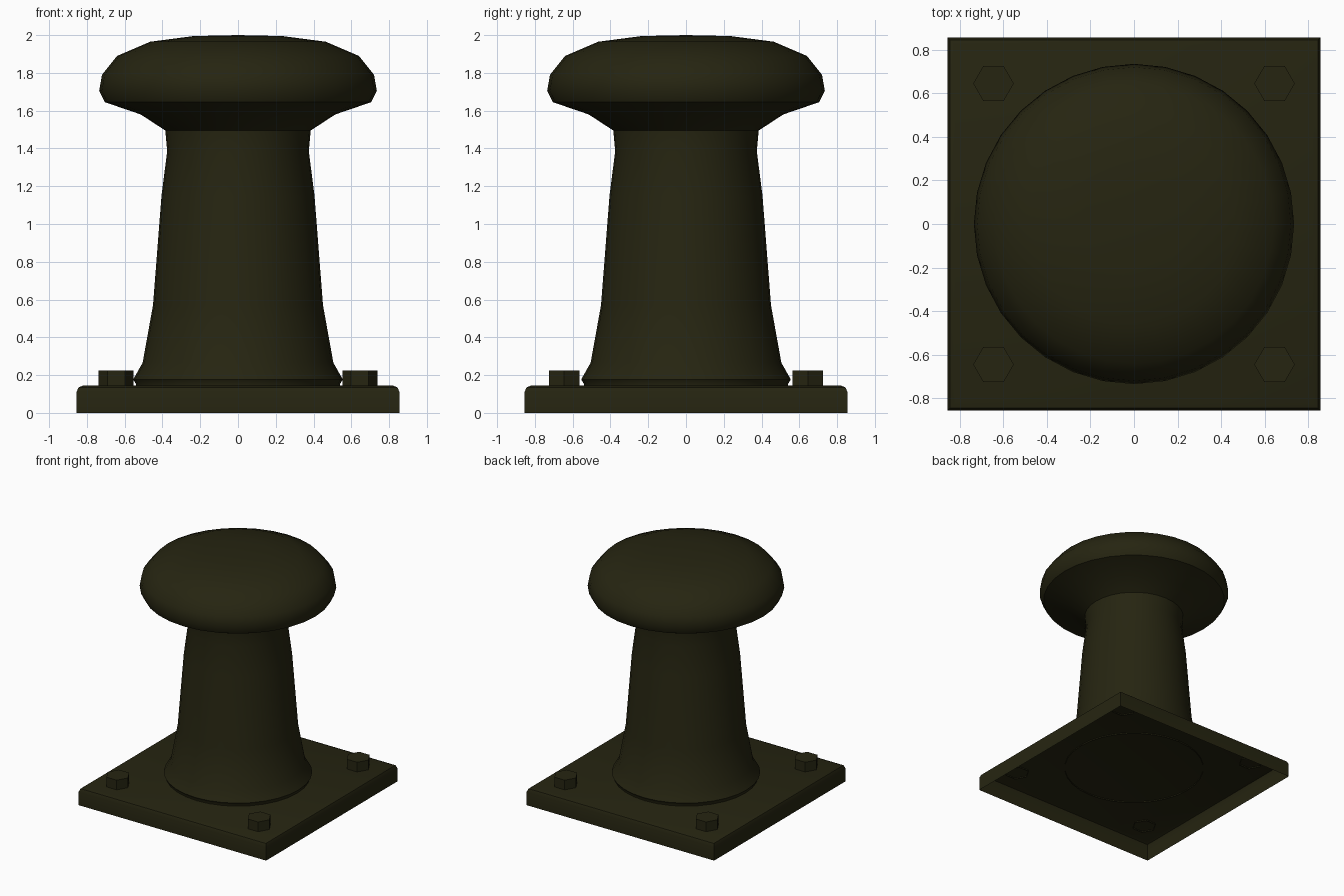
import bpy, bmesh, math
from mathutils import Matrix, Vector

cube = bpy.data.objects.get("Cube")
if cube:
    bpy.data.objects.remove(cube, do_unlink=True)

iron = bpy.data.materials.new("dark olive iron")
iron.use_nodes = True
COLOUR = (0.019, 0.018, 0.0055, 1)
iron.diffuse_color = COLOUR
iron.node_tree.nodes["Principled BSDF"].inputs["Base Color"].default_value = COLOUR


def finish(name, bm, angle=None):
    """Turn a bmesh into an object, smooth below the given angle."""
    mesh = bpy.data.meshes.new(name)
    bm.to_mesh(mesh)
    bm.free()
    mesh.materials.append(iron)
    obj = bpy.data.objects.new(name, mesh)
    bpy.context.collection.objects.link(obj)
    if angle:
        bpy.ops.object.select_all(action="DESELECT")
        obj.select_set(True)
        bpy.context.view_layer.objects.active = obj
        bpy.ops.object.shade_smooth_by_angle(angle=math.radians(angle))
    return obj


def delete_bottom(bm):
    bm.normal_update()
    bottom = [f for f in bm.faces if f.normal.z < -0.9]
    bmesh.ops.delete(bm, geom=bottom, context="FACES_ONLY")


# Base plate: hollow underneath, rounded along the top rim
HALF, PLATE_TOP = 0.855, 0.145
bm = bmesh.new()
bmesh.ops.create_cube(bm, size=1, matrix=Matrix.Translation((0, 0, PLATE_TOP / 2))
                      @ Matrix.Diagonal((2 * HALF, 2 * HALF, PLATE_TOP, 1)))
delete_bottom(bm)
rim = [e for e in bm.edges if all(v.co.z > 0.1 for v in e.verts)]
bmesh.ops.bevel(bm, geom=rim, offset=0.035, segments=2, profile=0.5, affect="EDGES")
finish("base_plate", bm, 40)

# Post and mushroom cap: one turned profile (radius, height)
profile = [(0.54, 0.135), (0.54, 0.153), (0.555, 0.177), (0.505, 0.265), (0.45, 0.57),
           (0.405, 1.15), (0.375, 1.385), (0.385, 1.495), (0.515, 1.58),
           (0.705, 1.645), (0.735, 1.705), (0.72, 1.79), (0.64, 1.89),
           (0.465, 1.965), (0.235, 1.995), (0, 2)]
bm = bmesh.new()
verts = [bm.verts.new((r, 0, z)) for r, z in profile]
edges = [bm.edges.new(pair) for pair in zip(verts, verts[1:])]
bmesh.ops.spin(bm, geom=verts + edges, cent=(0, 0, 0), axis=(0, 0, 1),
               angle=math.tau, steps=32, use_merge=False)
bmesh.ops.remove_doubles(bm, verts=bm.verts[:], dist=0.0005)
bmesh.ops.recalc_face_normals(bm, faces=bm.faces[:])
# make sure the cap faces outwards
if max(bm.faces, key=lambda f: f.calc_center_median().z).normal.z < 0:
    bmesh.ops.reverse_faces(bm, faces=bm.faces[:])
finish("bollard_post", bm, 40)

# Hexagonal bolt heads in the four corners, points towards the sides
for side, sx in (("left", 1), ("right", -1)):
    for end, sy in (("front", -1), ("back", 1)):
        bm = bmesh.new()
        bmesh.ops.create_cone(bm, cap_ends=True, segments=6, radius1=0.093,
                              radius2=0.093, depth=0.09)
        delete_bottom(bm)
        # turn so that two corners lie on the x axis
        corner = max(bm.verts, key=lambda v: v.co.x).co
        bmesh.ops.rotate(bm, verts=bm.verts[:], cent=(0, 0, 0),
                         matrix=Matrix.Rotation(-math.atan2(corner.y, corner.x), 3, "Z"))
        bmesh.ops.translate(bm, verts=bm.verts[:], vec=Vector((0.645 * sx, 0.645 * sy, 0.18)))
        finish(f"bolt_{end}_{side}", bm)
